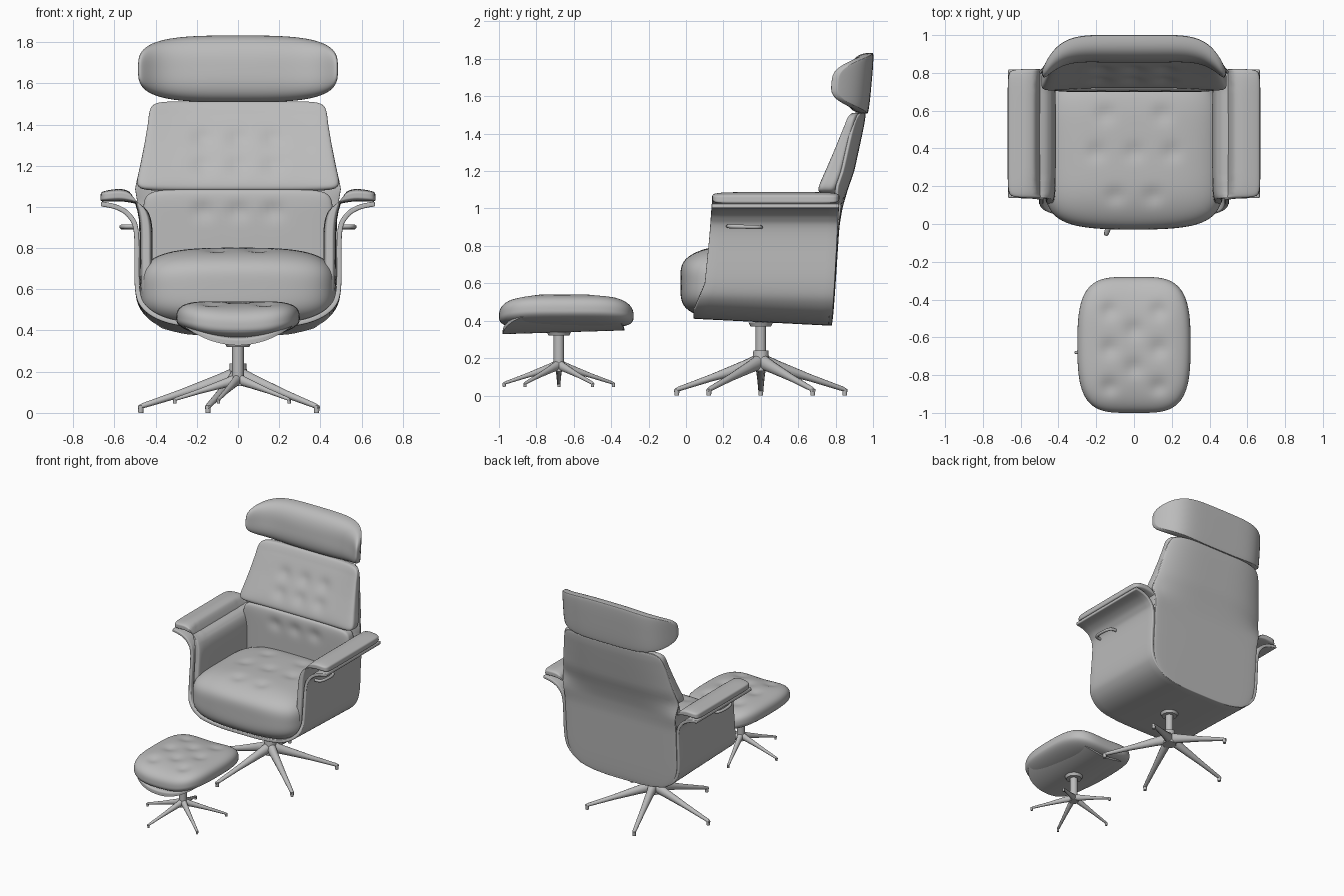
import bpy, bmesh, math

if "Cube" in bpy.data.objects:
    bpy.data.objects.remove(bpy.data.objects["Cube"])

grey = bpy.data.materials.new("plain_grey")
grey.use_nodes = True
COLOUR = (0.5, 0.5, 0.5, 1)
grey.diffuse_color = COLOUR
grey.node_tree.nodes["Principled BSDF"].inputs["Base Color"].default_value = COLOUR


def finish(name, bm, angle=40):
    bmesh.ops.recalc_face_normals(bm, faces=bm.faces)
    mesh = bpy.data.meshes.new(name)
    bm.to_mesh(mesh)
    bm.free()
    ob = bpy.data.objects.new(name, mesh)
    bpy.context.collection.objects.link(ob)
    mesh.materials.append(grey)
    bpy.ops.object.select_all(action="DESELECT")
    ob.select_set(True)
    bpy.context.view_layer.objects.active = ob
    bpy.ops.object.shade_smooth_by_angle(angle=math.radians(angle))
    return ob


def lerp_table(t, table):
    """Piecewise linear lookup."""
    if t <= table[0][0]:
        return table[0][1]
    for (a, va), (b, vb) in zip(table, table[1:]):
        if t <= b:
            return va + (vb - va) * (t - a) / (b - a)
    return table[-1][1]


def spline(pts, n=6):
    """Catmull-Rom smoothing of a 2D path."""
    ext = [pts[0]] + pts + [pts[-1]]
    out = []
    for p, q, r, s in zip(ext, ext[1:], ext[2:], ext[3:]):
        for k in range(n):
            t = k / n
            out.append(tuple(0.5 * (2 * b + (c - a) * t + (2 * a - 5 * b + 4 * c - d) * t * t
                                    + (3 * b - a - 3 * c + d) * t ** 3)
                             for a, b, c, d in zip(p, q, r, s)))
    return out + [pts[-1]]


def pillow(name, warp, thick, a, b, cuts=31):
    """Unit superellipsoid (outline power a, thickness power b) shaped by a warp."""
    bm = bmesh.new()
    bmesh.ops.create_cube(bm, size=2)
    bmesh.ops.subdivide_edges(bm, edges=bm.edges[:], cuts=cuts, use_grid_fill=True)
    for v in bm.verts:
        flat = sum(abs(v.co[i]) ** a for i in range(3) if i != thick)
        norm = (flat ** (b / a) + abs(v.co[thick]) ** b) ** (1 / b)
        v.co = warp(*(v.co / norm))
    return finish(name, bm)


def tuft(p, q, spots, size=0.045):
    return 0.014 * sum(math.exp(-((p - s) ** 2 + (q - t) ** 2) / size ** 2) for s, t in spots)


# Side shell: a U-shaped sheet
FRONT = [(0.37, 0.04), (0.42, 0.04), (0.6, 0.1), (0.85, 0.125), (1.05, 0.14)]
REAR = [(0.37, 0.78), (0.6, 0.795), (1.05, 0.82)]


def sheet(name, path, thickness, bevel, steps=12):
    bm = bmesh.new()
    rows = []
    for x, z in path:
        y0, y1 = lerp_table(z, FRONT), lerp_table(z, REAR)
        row = []
        for j in range(steps + 1):
            t = j / steps
            tilt = 0.04 * (1 - t) * max(0, (0.6 - z) / 0.23)
            row.append(bm.verts.new((x, y0 + (y1 - y0) * t, z + tilt)))
        rows.append(row)
    for r, s in zip(rows, rows[1:]):
        for j in range(steps):
            bm.faces.new((r[j], r[j + 1], s[j + 1], s[j]))
    ob = finish(name, bm)
    solid = ob.modifiers.new("thickness", "SOLIDIFY")
    solid.thickness, solid.offset = thickness, 0
    round_edge = ob.modifiers.new("soft_edge", "BEVEL")
    round_edge.width, round_edge.segments = bevel, 3


half = [(0.665, 1.015), (0.585, 0.997), (0.525, 0.955), (0.493, 0.87), (0.488, 0.6),
        (0.45, 0.49), (0.35, 0.42), (0.2, 0.39), (0, 0.385)]
sheet("side_shell", spline(half + [(-x, z) for x, z in half[-2::-1]]), 0.024, 0.006)

# Arm pads: soft slabs bent along a path
ARM = spline([(0.668, 1.05), (0.56, 1.056), (0.488, 1.025), (0.45, 0.93), (0.445, 0.75), (0.445, 0.56)], 10)


def arm_pad(u, v, w, side):
    pos = (1 - u) / 2 * (len(ARM) - 1)
    i = min(int(pos), len(ARM) - 2)
    (x0, z0), (x1, z1) = ARM[i], ARM[i + 1]
    f, length = pos - i, math.hypot(x1 - x0, z1 - z0)
    x, z = x0 + (x1 - x0) * f, z0 + (z1 - z0) * f
    y0, y1 = lerp_table(z, FRONT), lerp_table(z, REAR)
    out = 0.031 * w / length
    return side * (x + (z1 - z0) * -out), y0 + (y1 - y0) * (v + 1) / 2, z + (x1 - x0) * -out


for name, s in (("left_arm_pad", 1), ("right_arm_pad", -1)):
    pillow(name, lambda u, v, w: arm_pad(u, v, w, s), 2, 12, 5)

# Seat cushion
SEAT_SPOTS = [(-0.15, 0.58), (0.15, 0.58), (-0.2, 0.38), (0, 0.38), (0.2, 0.38), (-0.1, 0.15), (0.1, 0.15)]


def seat(u, v, w):
    x, z = 0.476 * u, 0.605 + 0.197 * w
    y = 0.36 + (0.42 if v > 0 else 0.39) * v
    if v < 0:
        y -= v * (0.03 * u * u + 0.07 * w ** 4)
        z -= 0.02 * v ** 4 * max(w, 0)
    return x, y, z - (tuft(x, y, SEAT_SPOTS) if w > 0.5 else 0)


pillow("seat_cushion", seat, 1, 3.2, 5)

# Backrest: outer panel, upper and lower cushions
WIDTH = [(0.38, 0.3), (0.41, 0.39), (0.46, 0.44), (0.53, 0.467), (0.6, 0.477), (0.95, 0.48),
         (1.03, 0.49), (1.09, 0.5), (1.2, 0.475), (1.3, 0.455), (1.4, 0.438), (1.52, 0.425)]
BACK = [(0.37, 0.785), (0.9, 0.82), (1.0, 0.836), (1.1, 0.865), (1.2, 0.9), (1.45, 0.955), (1.52, 0.968)]
FACE = [(1.08, 0.7), (1.18, 0.745), (1.3, 0.8), (1.45, 0.865), (1.52, 0.89)]
BACK_SPOTS = [(x, z) for x in (-0.17, 0, 0.17) for z in (0.98, 1.2, 1.33)]


def wrap(u, z):
    return 0.05 * abs(u) ** 4 * min(1, max(0, (z - 1.0) / 0.1))


def back_panel(u, v, w):
    z = 0.945 + 0.567 * w
    return u * lerp_table(z, WIDTH), lerp_table(z, BACK) - 0.015 + 0.015 * v - wrap(u, z), z


def upper_cushion(u, v, w):
    z = 1.295 + 0.217 * w
    x = u * lerp_table(z, WIDTH)
    rear, front = lerp_table(z, BACK) - 0.02, lerp_table(z, FACE)
    y = (rear + front) / 2 + v * (rear - front) / 2 - 0.6 * wrap(u, z)
    return x, y + (tuft(x, z, BACK_SPOTS) if v < -0.5 else 0), z


def lower_cushion(u, v, w):
    x, z = 0.46 * u, 0.84 + 0.245 * w
    return x, 0.75 + 0.052 * v + (tuft(x, z, BACK_SPOTS) if v < -0.5 else 0), z


pillow("back_panel", back_panel, 1, 12, 6)
pillow("upper_back_cushion", upper_cushion, 1, 12, 5)
pillow("lower_back_cushion", lower_cushion, 1, 9, 6)


# Headrest: domed front, flat wrapped rear
def headrest(u, v, w):
    z = 1.67 + 0.162 * w
    rear = 0.968 + 0.09 * (z - 1.51)
    depth = 0.125 + 0.03 * u ** 4 if v < 0 else 0.01
    return 0.485 * u, rear + depth * v - 0.17 * abs(u) ** 6, z


pillow("headrest", headrest, 1, 3.3, 2.8)

# Footstool cushion and its curved tray
STOOL_SPOTS = [(x, y) for x in (-0.13, 0.13) for y in (-0.46, -0.66, -0.86)] + [(0, -0.56), (0, -0.76)]


def stool_cushion(u, v, w):
    x, y = 0.3 * u * (1 - 0.07 * v * v), -0.64 + 0.36 * v
    z = 0.422 + (0.118 if w > 0 else 0.062 + 0.025 * v ** 4) * w + 0.035 * u * u
    return x, y, z - (tuft(x, y, STOOL_SPOTS) if w > 0.5 else 0)


def stool_tray(u, v, w):
    low = 0.338 + 0.01 * v + 0.11 * u * u
    top = 0.37 + 0.085 * u * u
    return 0.292 * u, -0.655 + 0.325 * v, low if w < 0 else low + (top - low) * w


pillow("stool_cushion", stool_cushion, 2, 4, 2.7)
pillow("stool_tray", stool_tray, 2, 3.2, 8)


# Pedestals: column, hub and five tapered legs
def disc(bm, x, y, z0, z1, r0, r1):
    ret = bmesh.ops.create_cone(bm, cap_ends=True, segments=24, radius1=r0, radius2=r1, depth=z1 - z0)
    bmesh.ops.translate(bm, verts=ret["verts"], vec=(x, y, (z0 + z1) / 2))


def leg(bm, y, angle, k, z0, sides=12):
    rings = []
    ca, sa = math.cos(angle), math.sin(angle)
    for r, z, hw, hh in ((0, 0.185, 0.034, 0.045), (0.1, 0.152, 0.028, 0.034),
                         (0.28, 0.094, 0.02, 0.02), (0.465, 0.034, 0.014, 0.013), (0.485, 0.026, 0.009, 0.009)):
        ring = []
        for i in range(sides):
            t = math.tau * i / sides
            off = hw * math.cos(t)
            ring.append(bm.verts.new((k * (r * ca - off * sa), y + k * (r * sa + off * ca),
                                      z0 + k * (z + hh * math.sin(t)))))
        rings.append(ring)
    for a, b in zip(rings, rings[1:]):
        for i in range(sides):
            j = (i + 1) % sides
            bm.faces.new((a[i], a[j], b[j], b[i]))
    bm.faces.new(rings[0])
    bm.faces.new(rings[-1])
    disc(bm, k * 0.472 * ca, y + k * 0.472 * sa, z0, z0 + k * 0.035, k * 0.012, k * 0.014)


def pedestal(name, y, k, z0, top):
    bm = bmesh.new()
    disc(bm, 0, y, z0 + 0.2 * k, top, 0.028, 0.028)
    disc(bm, 0, y, z0 + 0.13 * k, z0 + 0.24 * k, 0.05 * k, 0.04 * k)
    disc(bm, 0, y, top - 0.025, top - 0.005, 0.055, 0.065)
    for i in range(5):
        leg(bm, y, math.pi + math.tau * i / 5, k, z0)
    finish(name, bm)


pedestal("chair_base", 0.4, 1, 0, 0.395)
pedestal("stool_base", -0.68, 0.65, 0.045, 0.345)

# Bow-shaped side handles
for side, s in (("left", 1), ("right", -1)):
    curve = bpy.data.curves.new(side + "_handle", "CURVE")
    curve.dimensions = "3D"
    curve.bevel_depth, curve.bevel_resolution, curve.use_fill_caps = 0.011, 3, True
    path = spline([(0.49, 0.225), (0.55, 0.235), (0.565, 0.31), (0.55, 0.39), (0.49, 0.4)], 5)
    line = curve.splines.new("POLY")
    line.points.add(len(path) - 1)
    for p, (x, y) in zip(line.points, path):
        p.co = (s * x, y, 0.905 - 0.03 * (y - 0.225), 1)
    curve.materials.append(grey)
    bpy.context.collection.objects.link(bpy.data.objects.new(side + "_handle", curve))
